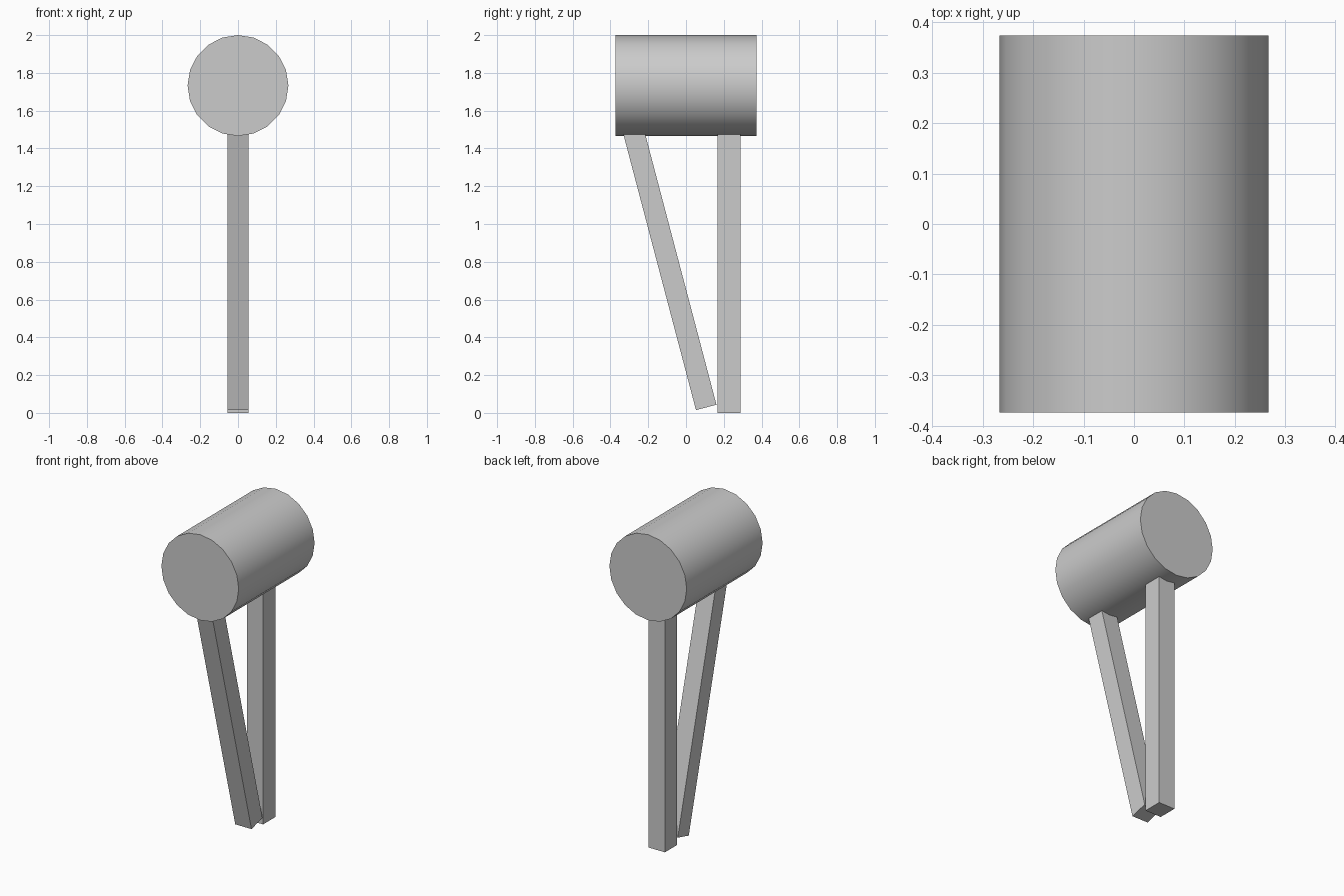
import bpy
from math import radians, sin, cos, pi

if "Cube" in bpy.data.objects:
    bpy.data.objects.remove(bpy.data.objects["Cube"])

HEAD_R, HEAD_LEN, HEAD_Z = 0.267, 0.748, 1.733
SIDES = 20


def leg(name, foot, width, depth, length, tilt=0.0):
    """Square post rising from the foot centre (y, z), leaning toward -y by tilt."""
    y = foot[0] - sin(tilt) * length / 2
    z = foot[1] + cos(tilt) * length / 2
    bpy.ops.mesh.primitive_cube_add(size=1, location=(0, y, z), rotation=(tilt, 0, 0))
    ob = bpy.context.object
    ob.name = name
    ob.scale = (width, depth, length)
    bpy.ops.object.transform_apply(location=False, rotation=False, scale=True)
    return ob


# Horizontal drum running front to back, with a vertex at the very top
bpy.ops.mesh.primitive_cylinder_add(vertices=SIDES, radius=HEAD_R, depth=HEAD_LEN,
                                    location=(0, 0, HEAD_Z), rotation=(pi / 2, 0, 0))
drum = bpy.context.object
drum.name = "drum"
bpy.ops.object.shade_smooth_by_angle(angle=radians(30))

# Upright rear leg and slanted front leg, both sunk slightly into the drum
leg("rear_leg", (0.228, 0.0), 0.112, 0.12, 1.5)
leg("front_leg", (0.107, 0.029), 0.112, 0.112, 1.53, radians(14.75))
